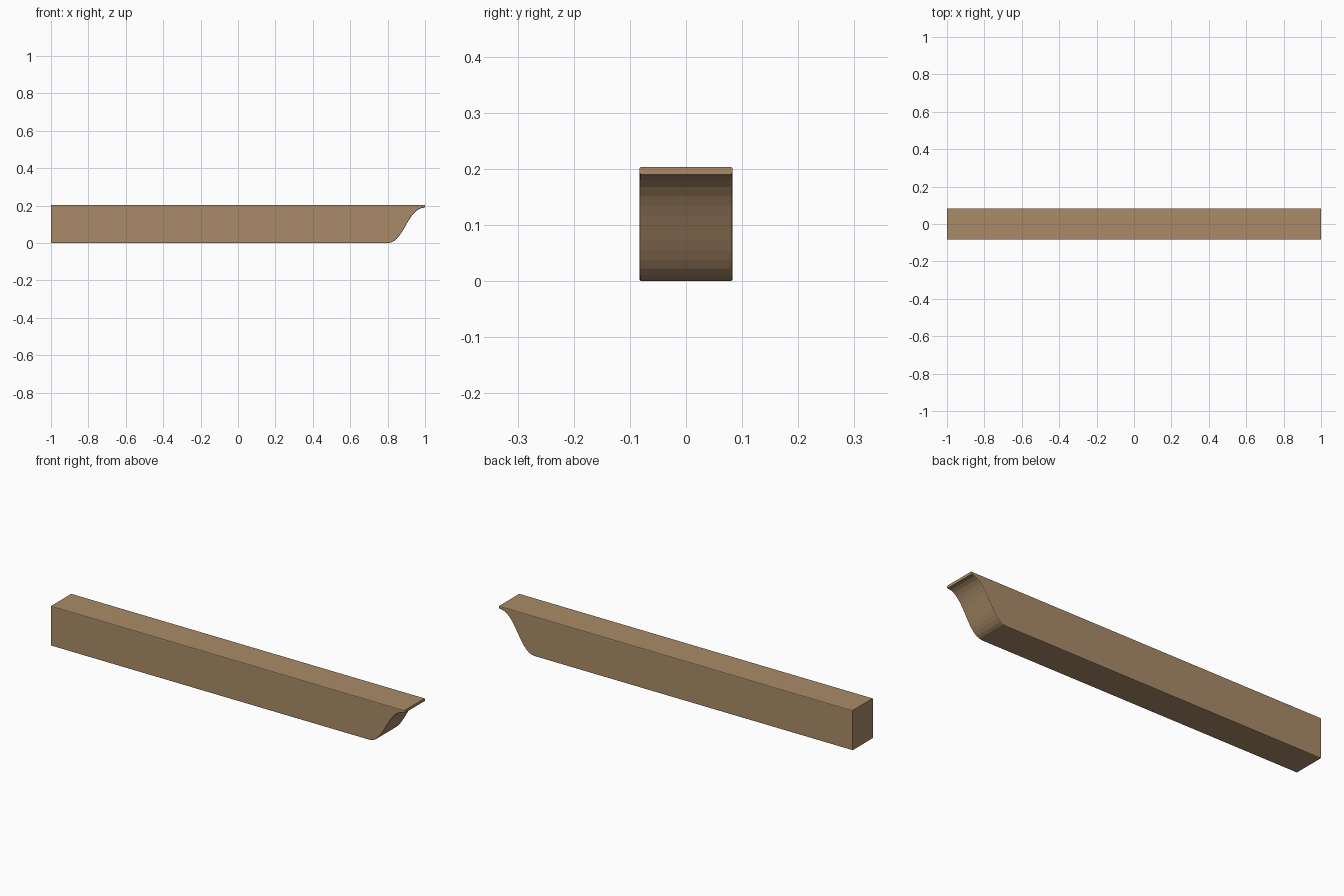
import bpy, bmesh
from mathutils import Vector
from mathutils.geometry import interpolate_bezier

if "Cube" in bpy.data.objects:
    bpy.data.objects.remove(bpy.data.objects["Cube"])

HALF_W, HEIGHT, LIP = 0.083, 0.204, 0.19

# side profile: straight beam with an S-curved end under a thin lip
curve = interpolate_bezier(Vector((0.80, 0)), Vector((0.888, 0)),
                           Vector((0.905, LIP)), Vector((1.0, LIP)), 15)
profile = [(-1, 0)] + [tuple(p)[:2] for p in curve] + [(1, HEIGHT), (-1, HEIGHT)]

# extrude the profile across the beam width
bm = bmesh.new()
side = bm.faces.new([bm.verts.new((x, -HALF_W, z)) for x, z in profile])
ext = bmesh.ops.extrude_face_region(bm, geom=[side], use_keep_orig=True)
verts = [g for g in ext["geom"] if isinstance(g, bmesh.types.BMVert)]
bmesh.ops.translate(bm, vec=(0, 2 * HALF_W, 0), verts=verts)
bmesh.ops.recalc_face_normals(bm, faces=bm.faces)

# ease the long edges and the curved edges, leaving the square end sharp
eased = [e for e in bm.edges
         if abs(e.verts[0].co.y - e.verts[1].co.y) < 1e-5
         and abs(e.verts[0].co.x - e.verts[1].co.x) > 1e-5]
bmesh.ops.bevel(bm, geom=eased, offset=0.004, segments=2, profile=0.5,
                affect='EDGES', clamp_overlap=True)
bmesh.ops.recalc_face_normals(bm, faces=bm.faces)

mesh = bpy.data.meshes.new("rafter_beam")
bm.to_mesh(mesh)
bm.free()
beam = bpy.data.objects.new("rafter_beam", mesh)
bpy.context.collection.objects.link(beam)

# wood colour
wood = bpy.data.materials.new("wood")
wood.diffuse_color = (0.40, 0.26, 0.14, 1)
wood.use_nodes = True
wood.node_tree.nodes["Principled BSDF"].inputs["Base Color"].default_value = wood.diffuse_color
mesh.materials.append(wood)
